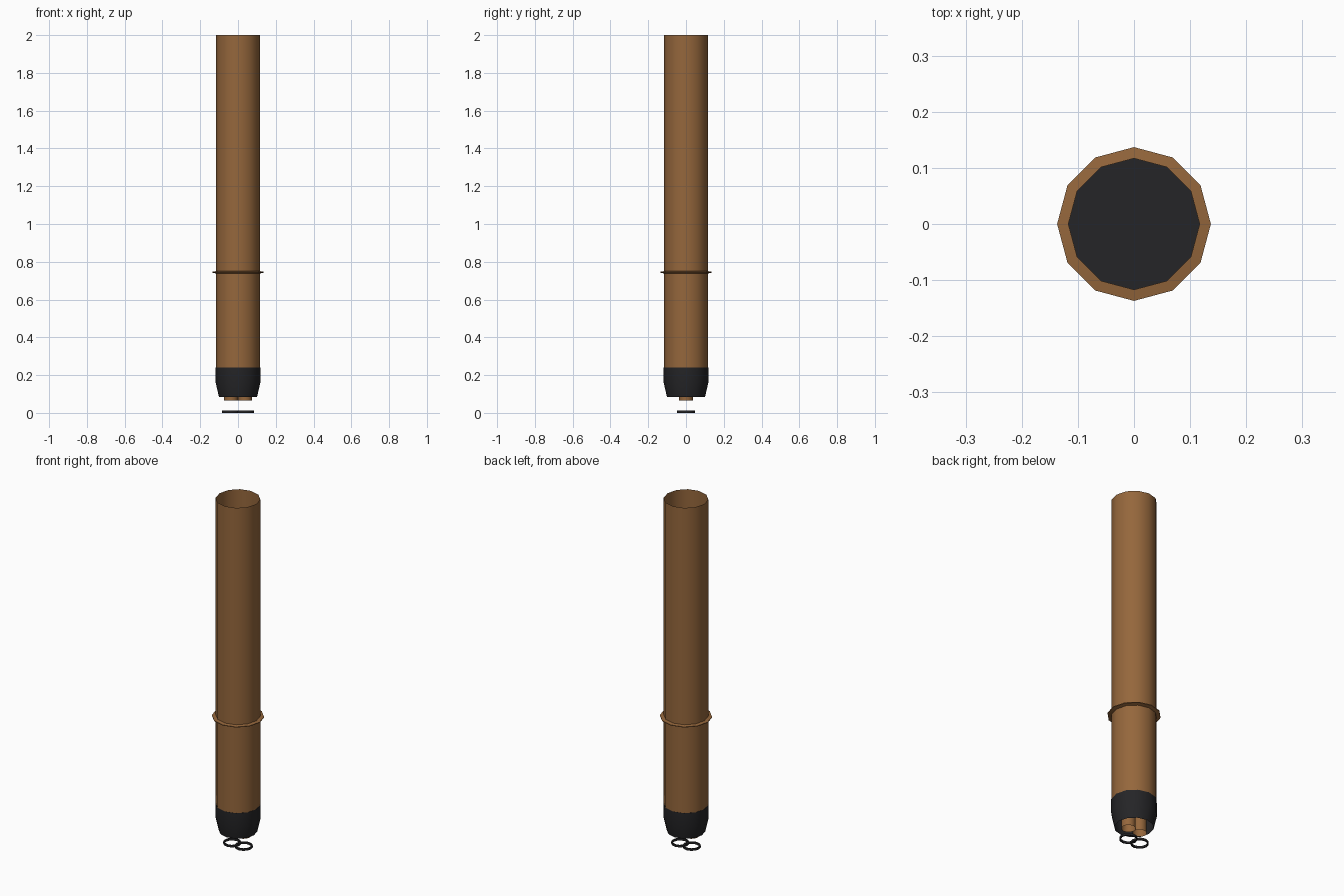
import bpy, bmesh, math

if "Cube" in bpy.data.objects:
    bpy.data.objects.remove(bpy.data.objects["Cube"])

SIDES = 12


def material(name, rgb):
    m = bpy.data.materials.new(name)
    m.diffuse_color = (*rgb, 1)
    m.use_nodes = True
    m.node_tree.nodes["Principled BSDF"].inputs["Base Color"].default_value = m.diffuse_color
    return m


brown = material("copper_brown", (0.30, 0.135, 0.045))
dark = material("dark_metal", (0.018, 0.018, 0.020))


def lathe(name, profile, mat, x=0.0, closed=False, cap_start=False):
    """Revolve (radius, z) points about a vertical axis at x."""
    bm = bmesh.new()
    rings = []
    for r, z in profile:
        rings.append([bm.verts.new((r * math.cos(2 * math.pi * i / SIDES),
                                    r * math.sin(2 * math.pi * i / SIDES), z))
                      for i in range(SIDES)])
    pairs = list(zip(rings, rings[1:]))
    if closed:
        pairs.append((rings[-1], rings[0]))
    for a, b in pairs:
        for i in range(SIDES):
            j = (i + 1) % SIDES
            bm.faces.new((a[i], a[j], b[j], b[i]))
    if cap_start:
        bm.faces.new(rings[0])
    bmesh.ops.recalc_face_normals(bm, faces=bm.faces)
    me = bpy.data.meshes.new(name)
    bm.to_mesh(me)
    bm.free()
    me.materials.append(mat)
    ob = bpy.data.objects.new(name, me)
    ob.location.x = x
    bpy.context.collection.objects.link(ob)
    bpy.ops.object.select_all(action='DESELECT')
    ob.select_set(True)
    bpy.context.view_layer.objects.active = ob
    bpy.ops.object.shade_smooth_by_angle(angle=math.radians(35))
    return ob


# Long open tube
lathe("main_tube", [(0.117, 0.24), (0.117, 2.0)], brown)

# Thin flange around the tube
lathe("flange", [(0.117, 0.738), (0.137, 0.743), (0.137, 0.747), (0.117, 0.75)], brown)

# Dark end cap, closed on top and open underneath
lathe("end_cap", [(0.118, 0.24), (0.118, 0.16), (0.101, 0.085)], dark, cap_start=True)

# Paired pipes inside the cap, each with a loose ring below
for side, x in (("left", -0.037), ("right", 0.037)):
    lathe("pipe_" + side, [(0.037, 0.235), (0.037, 0.065)], brown, x)
    lathe("ring_" + side, [(0.047, 0.0), (0.047, 0.012), (0.040, 0.012), (0.040, 0.0)],
          dark, x, closed=True)
